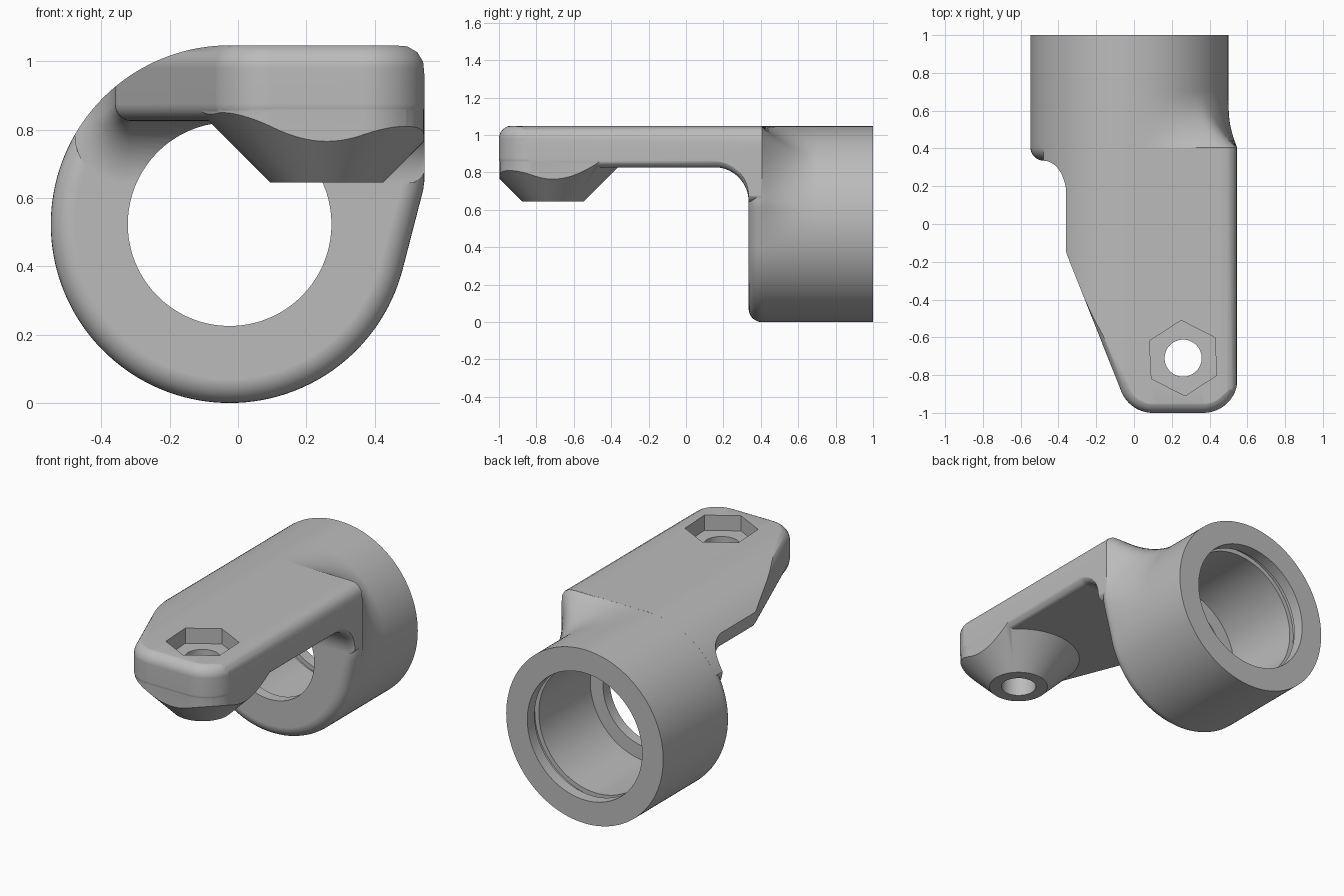
import bpy
import bmesh
from math import sin, cos, pi, sqrt, radians
from mathutils import Vector

cube = bpy.data.objects.get("Cube")
if cube:
    bpy.data.objects.remove(cube, do_unlink=True)

SIDES = 144
CX, CZ, R = -0.0245, 0.5235, 0.5235      # clamp ring axis and radius
WALL = 0.57                              # ring axis to flat right side
TOP, UNDER = 1.05, 0.825                 # arm heights
BOLT = Vector((0.26, -0.71))


def loft(name, rings):
    """Solid through rings of equal point count, closed by end caps."""
    bm = bmesh.new()
    loops = [[bm.verts.new(p) for p in ring] for ring in rings]
    n = len(loops[0])
    for a, b in zip(loops, loops[1:]):
        for i in range(n):
            j = (i + 1) % n
            bm.faces.new((a[i], a[j], b[j], b[i]))
    bm.faces.new(loops[0])
    bm.faces.new(loops[-1])
    bmesh.ops.recalc_face_normals(bm, faces=bm.faces)
    mesh = bpy.data.meshes.new(name)
    bm.to_mesh(mesh)
    bm.free()
    obj = bpy.data.objects.new(name, mesh)
    bpy.context.scene.collection.objects.link(obj)
    return obj


def combine(obj, other, operation):
    """Apply a boolean and discard the second solid."""
    mod = obj.modifiers.new("join", 'BOOLEAN')
    mod.operation = operation
    mod.solver = 'EXACT'
    mod.object = other
    bpy.context.view_layer.update()
    graph = bpy.context.evaluated_depsgraph_get()
    mesh = bpy.data.meshes.new_from_object(obj.evaluated_get(graph))
    obj.modifiers.clear()
    obj.data = mesh
    bpy.data.objects.remove(other, do_unlink=True)


def ring_y(y, radius):
    """Ring about the clamp axis; radius is a function of angle."""
    pts = []
    for i in range(SIDES):
        a = 2 * pi * i / SIDES
        pts.append((CX + radius(a) * cos(a), y, CZ + radius(a) * sin(a)))
    return pts


def ring_z(z, r, count=64, turn=0.0):
    return [(BOLT.x + r * cos(turn + 2 * pi * i / count),
             BOLT.y + r * sin(turn + 2 * pi * i / count), z) for i in range(count)]


def shoulder(a):
    """Round on the left, square with a soft corner at upper right."""
    if a > pi:
        a -= 2 * pi
    lean = radians(14.5)
    if a < -lean or a > pi / 2:
        return R
    r = min(R / cos(a + lean) if a + lean < 1.5 else 9, WALL / cos(a) if a < 1.5 else 9)
    if a > 0:
        r = min(r, R / sin(a))
    soft = 0.07
    c = Vector((WALL - soft, R - soft))
    u = Vector((cos(a), sin(a)))
    if r * u.x > c.x and r * u.y > c.y:
        d = c.dot(u)
        r = d + sqrt(max(d * d - c.length_squared + soft * soft, 0))
    return r


def blended(t, inset=0.0):
    return lambda a: R + t * (shoulder(a) - R) - inset


# Clamp ring: softened front rim, square shoulder fading to round
rim, front, steps = 0.07, 0.335, 8
rings = []
for i in range(steps + 1):
    a = pi / 2 * i / steps
    rings.append(ring_y(front + rim * (1 - cos(a)), blended(1, rim * (1 - sin(a)))))
for i in range(1, 13):
    s = i / 12
    rings.append(ring_y(front + rim + 0.3 * s, blended((1 - s) ** 2)))
rings.append(ring_y(1.0, blended(0)))
body = loft("bracket", rings)


# Arm outline seen from above, as points with outward normals
def arm_outline():
    corners = [(-0.36, 0.39, 0), (-0.36, -0.15, 0.1), (-0.022, -1.0, 0.18),
               (0.548, -1.0, 0.18), (0.548, 0.39, 0)]
    pts = [(Vector(corners[0][:2]), Vector((-1, 0)))]
    for before, here, after in zip(corners, corners[1:], corners[2:]):
        p = Vector(here[:2])
        d1 = (p - Vector(before[:2])).normalized()
        d2 = (Vector(after[:2]) - p).normalized()
        n1, n2 = Vector((d1.y, -d1.x)), Vector((d2.y, -d2.x))
        centre = p - (n1 + n2) / (1 + n1.dot(n2)) * here[2]
        for i in range(13):
            n = n1.slerp(n2, i / 12)
            pts.append((centre + n * here[2], n))
    pts.append((Vector(corners[-1][:2]), Vector((1, 0))))
    return pts


OUTLINE = arm_outline()


def arm_ring(z, inset):
    return [(p.x - n.x * inset, p.y - n.y * inset, z) for p, n in OUTLINE]


# Arm plate with rounded lower and upper edges
low, high = 0.05, 0.07
layers = []
for i in range(7):
    a = pi / 2 * i / 6
    layers.append(arm_ring(UNDER + low * (1 - cos(a)), low * (1 - sin(a))))
for i in range(9):
    a = pi / 2 * i / 8
    layers.append(arm_ring(TOP - high + high * sin(a), high * (1 - cos(a))))
arm = loft("arm", layers)


# Flared root where the arm meets the ring
def root_section(y, e):
    x0, x1, z0 = -0.36 - 0.65 * e, 0.549, UNDER - e
    pts = [(x1, y, 1.1), (x0, y, 1.1)]
    for cx, start, r in ((x0, pi, low + 0.5 * max(e, 0)), (x1, 1.5 * pi, low)):
        mid = cx + r if cx == x0 else cx - r
        for i in range(9):
            a = start + pi / 2 * i / 8
            pts.append((mid + r * cos(a), y, z0 + r + r * sin(a)))
    return pts


flare, begin = 0.185, 0.15
sections = [root_section(0.10, -0.003)]
for i in range(15):
    a = pi / 2 * i / 14
    sections.append(root_section(begin + flare * sin(a), flare * (1 - cos(a)) - 0.003))
sections.append(root_section(0.43, flare - 0.003))
combine(arm, loft("root", sections), 'UNION')

# Trim the arm to the ring's own outer shape
combine(arm, loft("trim", [ring_y(-1.2, shoulder), ring_y(0.402, shoulder)]), 'INTERSECT')
combine(body, arm, 'UNION')

# Conical boss under the bolt, trimmed to the arm outline
boss = loft("boss", [ring_z(0.645, 0.165, 96), ring_z(0.9, 0.42, 96)])
combine(boss, loft("boss_trim", [arm_ring(0.6, 0.004), arm_ring(0.95, 0.004)]), 'INTERSECT')
combine(body, boss, 'UNION')

# Stepped bore with front lip and retaining groove
bore = [(0.0, 0.298), (0.40, 0.298), (0.40, 0.383), (0.89, 0.383),
        (0.89, 0.41), (0.93, 0.41), (0.93, 0.383), (1.1, 0.383)]
combine(body, loft("bore", [ring_y(y, lambda a, r=r: r) for y, r in bore]), 'DIFFERENCE')

# Hexagonal nut pocket and bolt hole
turn = radians(93)
combine(body, loft("pocket", [ring_z(z, 0.2, 6, turn) for z in (0.955, 1.2)]), 'DIFFERENCE')
combine(body, loft("bolt_hole", [ring_z(z, 0.098) for z in (0.5, 1.2)]), 'DIFFERENCE')

# Plain grey finish
grey = bpy.data.materials.new("plain grey")
grey.use_nodes = True
colour = (0.5, 0.5, 0.5, 1)
grey.diffuse_color = colour
grey.node_tree.nodes["Principled BSDF"].inputs["Base Color"].default_value = colour
body.data.materials.clear()
body.data.materials.append(grey)
for face in body.data.polygons:
    face.material_index = 0

# Smooth curves, crisp edges
bpy.ops.object.select_all(action='DESELECT')
body.select_set(True)
bpy.context.view_layer.objects.active = body
bpy.ops.object.shade_smooth_by_angle(angle=radians(30))
weighted = body.modifiers.new("even_shading", 'WEIGHTED_NORMAL')
weighted.keep_sharp = True
